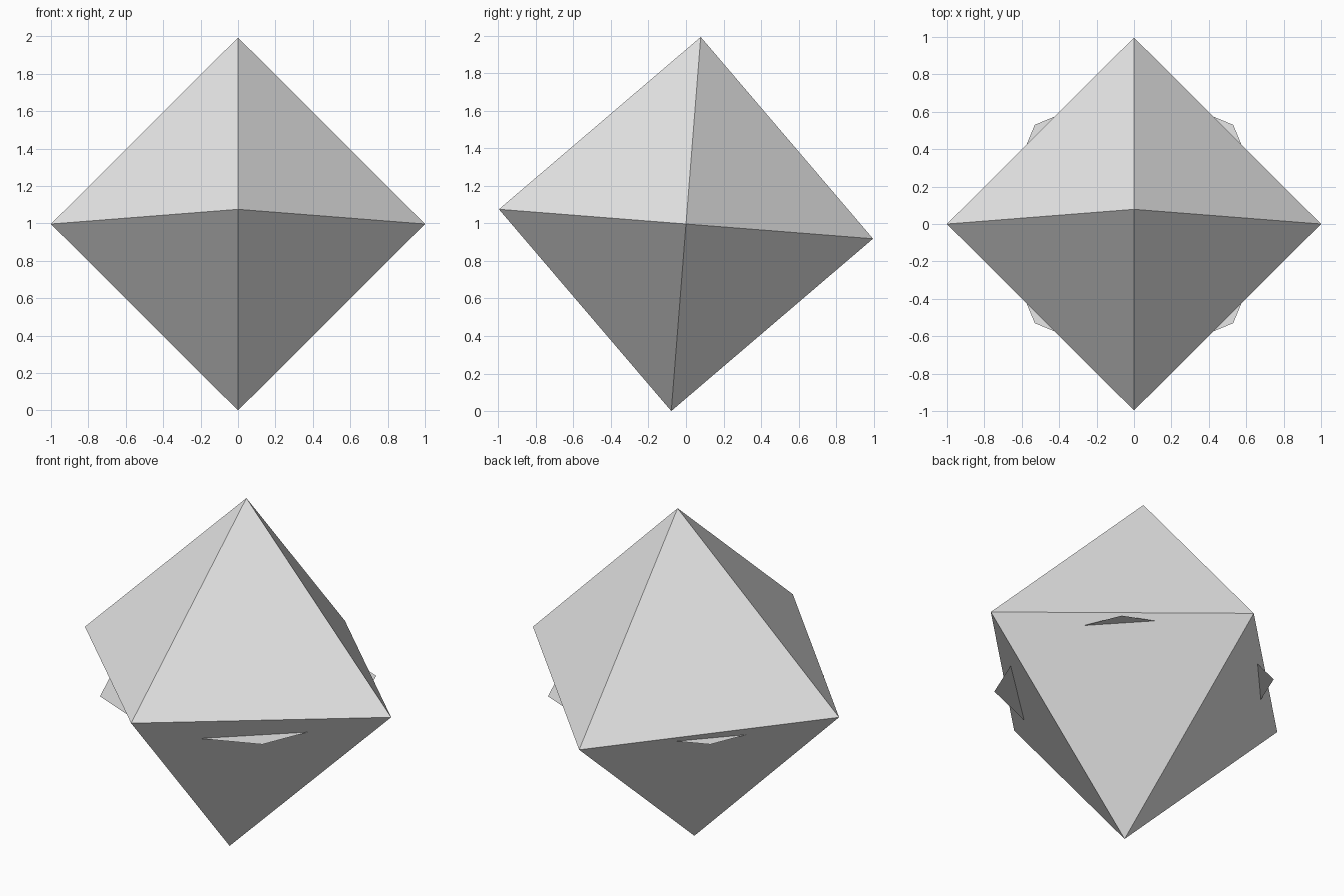
import bpy, bmesh
from math import radians
from mathutils import Vector

cube = bpy.data.objects.get("Cube")
if cube:
    bpy.data.objects.remove(cube, do_unlink=True)

TILT = radians(4.5)
CENTRE = 0.997

# Single flat colour
grey = bpy.data.materials.new("light_grey")
grey.use_nodes = True
colour = (0.8, 0.8, 0.8, 1)
grey.diffuse_color = colour
grey.node_tree.nodes["Principled BSDF"].inputs["Base Color"].default_value = colour


def add_object(name, bm, location, tilt=0):
    mesh = bpy.data.meshes.new(name)
    bm.to_mesh(mesh)
    bm.free()
    mesh.materials.append(grey)
    obj = bpy.data.objects.new(name, mesh)
    obj.location = location
    obj.rotation_euler.x = tilt
    bpy.context.collection.objects.link(obj)
    return obj


# Octahedron body: hull of the six axis points, tipped so the front rises
bm = bmesh.new()
for axis in range(3):
    for side in (-1, 1):
        point = Vector()
        point[axis] = side
        bm.verts.new(point)
bmesh.ops.convex_hull(bm, input=bm.verts)
bmesh.ops.recalc_face_normals(bm, faces=bm.faces)
add_object("octahedron_body", bm, (0, 0, CENTRE), -TILT)

# Level eight-sided disc whose diagonal corners poke through the body
bm = bmesh.new()
bmesh.ops.create_circle(bm, cap_ends=True, segments=8, radius=0.75)
add_object("inner_disc", bm, (0, 0, CENTRE - 0.083))
